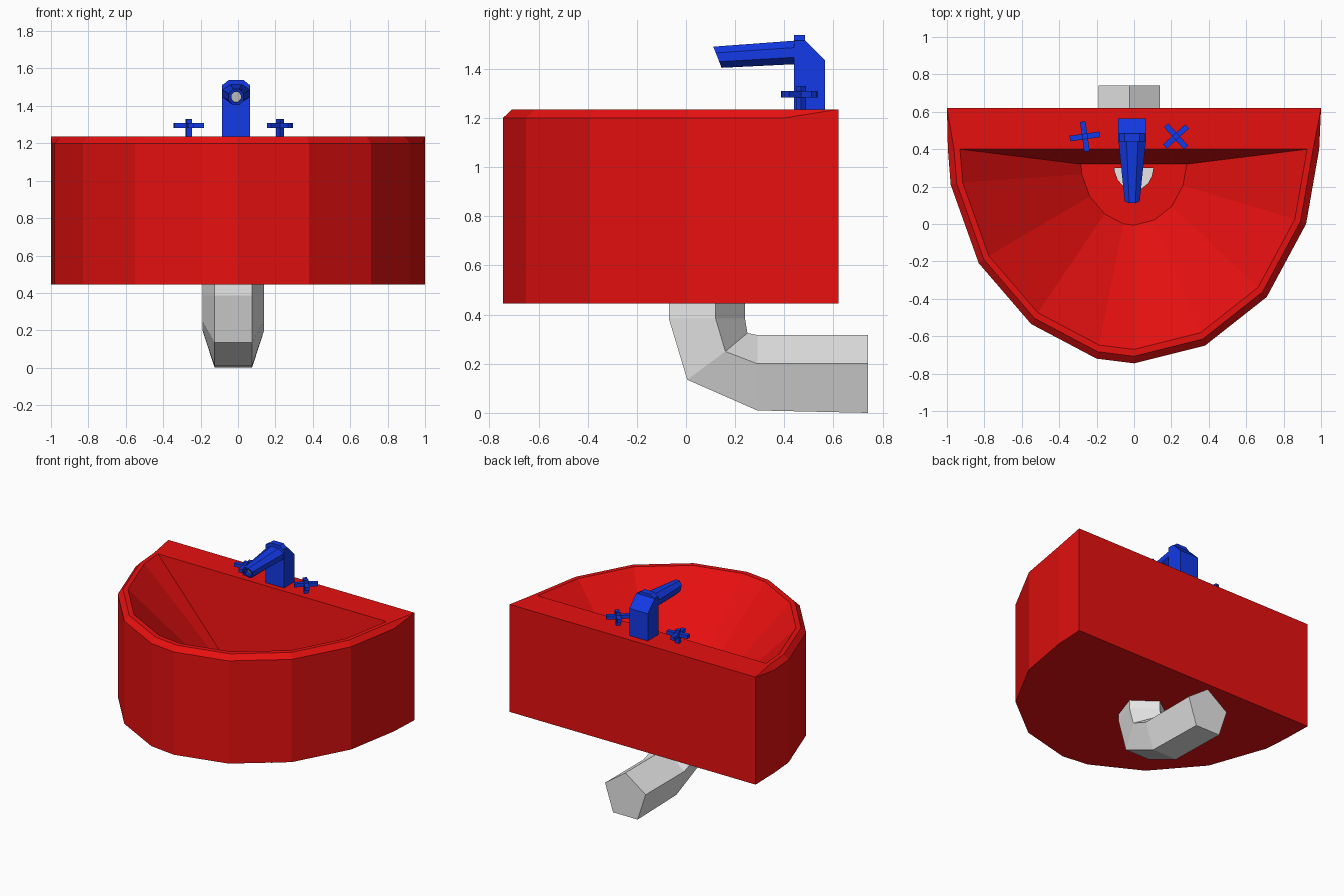
import bpy, bmesh
from math import cos, sin, pi, radians
from mathutils import Matrix, Vector

cube = bpy.data.objects.get("Cube")
if cube:
    bpy.data.objects.remove(cube, do_unlink=True)


def material(name, rgb):
    m = bpy.data.materials.new(name)
    m.use_nodes = True
    m.diffuse_color = (*rgb, 1)
    m.node_tree.nodes["Principled BSDF"].inputs["Base Color"].default_value = (*rgb, 1)
    return m


RED = material("red_enamel", (0.8, 0.005, 0.005))
BLUE = material("blue_fittings", (0.006, 0.042, 0.8))
GREY = material("grey_pipe", (0.8, 0.8, 0.8))


def finish(name, bm, *mats):
    bmesh.ops.recalc_face_normals(bm, faces=bm.faces)
    mesh = bpy.data.meshes.new(name)
    bm.to_mesh(mesh)
    bm.free()
    for m in mats:
        mesh.materials.append(m)
    obj = bpy.data.objects.new(name, mesh)
    bpy.context.collection.objects.link(obj)
    return obj


def bridge(bm, a, b, closed=True):
    n = len(a)
    for i in range(n if closed else n - 1):
        j = (i + 1) % n
        bm.faces.new((a[i], a[j], b[j], b[i]))


def loft(name, rings, *mats):
    """Skin closed rings of points and cap both ends; a second material goes on the last cap."""
    bm = bmesh.new()
    loops = [[bm.verts.new(p) for p in ring] for ring in rings]
    for a, b in zip(loops, loops[1:]):
        bridge(bm, a, b)
    bm.faces.new(loops[0])
    end = bm.faces.new(loops[-1])
    end.material_index = len(mats) - 1
    return finish(name, bm, *mats)


# Basin: rounded front outline, left to right
DECK, BOTTOM, FLOOR = 1.235, 0.445, 0.6
arc = [(-0.995, 0.4), (-0.98, 0.21), (-0.83, -0.21), (-0.55, -0.535), (-0.2, -0.72),
       (0, -0.745), (0.38, -0.65), (0.71, -0.39), (0.92, 0), (0.99, 0.4)]


def scaled(points, sx, sy, back, z):
    return [(x * sx, back + (y - 0.4) * sy, z) for x, y in points]


bm = bmesh.new()


def add(points):
    return [bm.verts.new(p) for p in points]


base = add(scaled(arc, 1, 1, 0.4, BOTTOM))
shoulder = add(scaled(arc, 1, 1, 0.4, DECK - 0.035))
rim = add(scaled(arc, 0.967, 0.967, 0.4, DECK))
opening = add(scaled(arc, 0.935, 0.935, 0.4, DECK))
drain = add(scaled(arc, 0.285, 0.285, 0.32, FLOOR))
hole = add(scaled(arc, 0.105, 0.105, 0.3, FLOOR))
well = add(scaled(arc, 0.105, 0.105, 0.3, FLOOR - 0.1))
low_l, low_r, top_l, top_r = add([(x, 0.62, z) for z in (BOTTOM, DECK) for x in (-1, 1)])

bridge(bm, base, shoulder, False)
bridge(bm, shoulder, rim, False)
bridge(bm, rim, opening, False)
for a, b in ((opening, drain), (drain, hole), (hole, well)):
    bridge(bm, a, b)
for low, top, i in ((low_l, top_l, 0), (low_r, top_r, -1)):
    bm.faces.new((low, base[i], shoulder[i], top))
    bm.faces.new((top, shoulder[i], rim[i]))
bm.faces.new((low_l, low_r, top_r, top_l))
bm.faces.new([low_l] + base + [low_r])
bm.faces.new((top_l, top_r, rim[-1], opening[-1], opening[0], rim[0]))
bm.faces.new(well).material_index = 1
finish("basin", bm, RED, GREY)

# Waste pipe: five-sided elbow; each ring gives (y, z) of outer edge, sides, inner ridge
PIPE_X = -0.025
stations = [
    ((-0.07, 0.45), (0.12, 0.45), (0.24, 0.45)),
    ((-0.07, 0.385), (0.12, 0.385), (0.24, 0.385)),
    ((0.005, 0.135), (0.16, 0.25), (0.25, 0.325)),
    ((0.29, 0.01), (0.29, 0.2), (0.29, 0.317)),
    ((0.74, 0), (0.74, 0.2), (0.74, 0.317)),
]
loft("waste_pipe", [[(PIPE_X - 0.1, *o), (PIPE_X + 0.1, *o), (PIPE_X + 0.165, *s),
                     (PIPE_X, *r), (PIPE_X - 0.165, *s)] for o, s, r in stations], GREY)

# Faucet column: side profile pushed across x
TAP_X = -0.01
profile = [(0.44, DECK - 0.01), (0.565, DECK - 0.01), (0.565, 1.435), (0.485, 1.515), (0.44, 1.515)]
loft("faucet_column", [[(TAP_X + s * 0.075, y, z) for y, z in profile] for s in (-1, 1)], BLUE)


def octagon(y, z, half_w, half_h, slant=0):
    """Eight-sided section facing the front, leaning forward by slant."""
    k = cos(pi / 8)
    pts = []
    for i in range(8):
        a = pi / 8 + i * pi / 4
        u, v = cos(a) / k, sin(a) / k
        pts.append((TAP_X + u * half_w, y - v * slant, z + v * half_h))
    return pts


# Spout with a square-cut, recessed mouth
loft("spout", [octagon(0.45, 1.467, 0.074, 0.048), octagon(0.128, 1.447, 0.04, 0.043, 0.017),
               octagon(0.128, 1.447, 0.025, 0.028, 0.011),
               octagon(0.16, 1.449, 0.025, 0.028, 0.011)], BLUE, GREY)

# Cap on top of the column
loft("faucet_cap", [[(TAP_X + s * w, y, z) for s, y in ((-1, 0.44), (1, 0.44), (1, 0.485), (-1, 0.485))]
                    for w, z in ((0.074, 1.51), (0.04, 1.538))], BLUE)


# Cross handles: stem and two crossed bars
def handle(name, x, angle):
    bm = bmesh.new()
    parts = [((0.03, 0.03, 0.1), 1.28, 0), ((0.16, 0.03, 0.026), 1.296, 0),
             ((0.16, 0.03, 0.026), 1.296, 90)]
    for size, z, turn in parts:
        m = (Matrix.Translation((x, 0.468, z)) @ Matrix.Rotation(radians(angle + turn), 4, "Z")
             @ Matrix.Diagonal(Vector((*size, 1))))
        bmesh.ops.create_cube(bm, size=1, matrix=m)
    finish(name, bm, BLUE)


handle("right_handle", -0.263, 8)
handle("left_handle", 0.225, 42)
